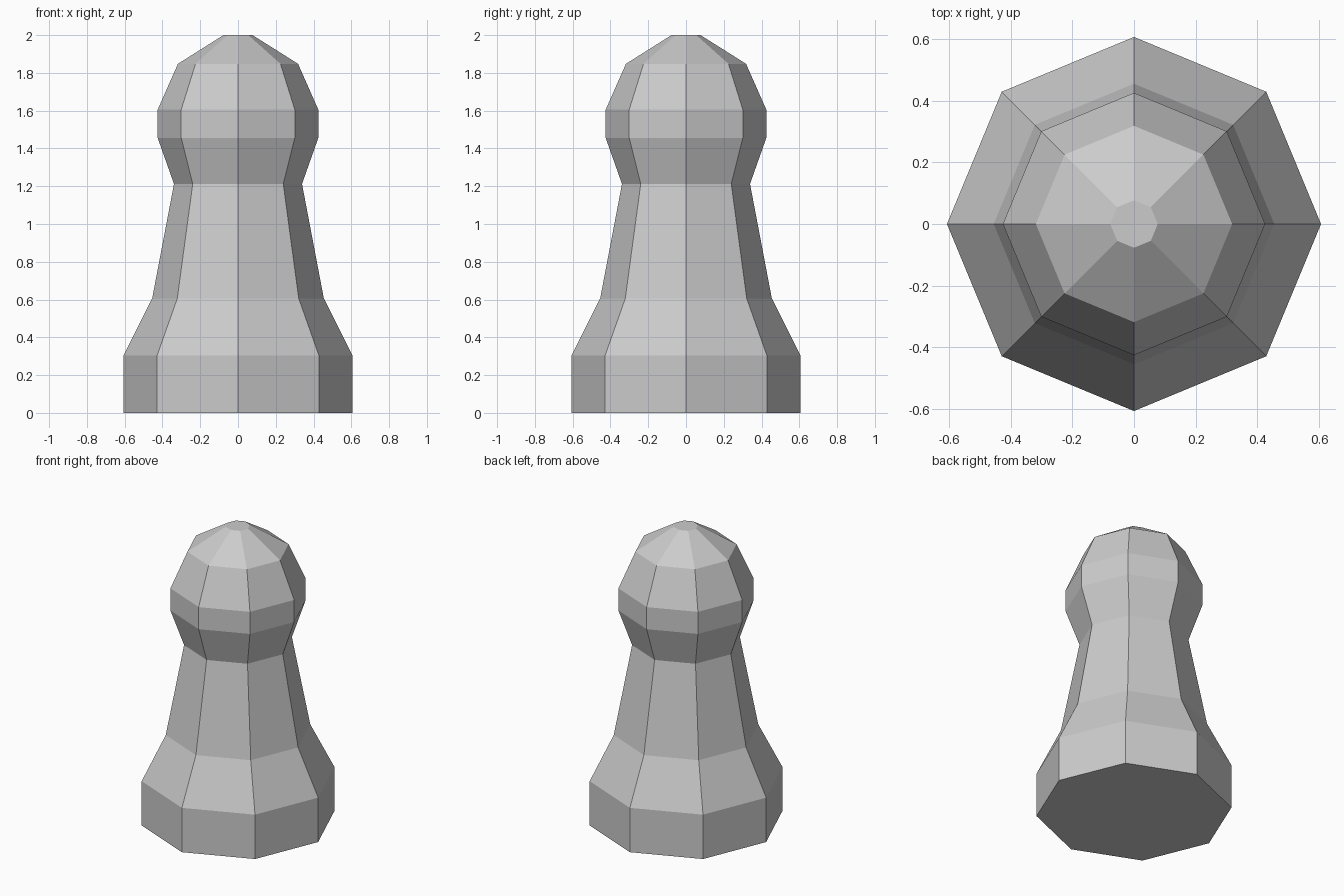
import bpy, bmesh
from math import cos, sin, tau

if "Cube" in bpy.data.objects:
    bpy.data.objects.remove(bpy.data.objects["Cube"])

SIDES = 8
# Profile of the turned piece: (radius, height) from base to crown
PROFILE = [(0.606, 0.0), (0.606, 0.303), (0.4545, 0.606), (0.339, 1.212),
           (0.425, 1.455), (0.425, 1.606), (0.318, 1.848), (0.077, 2.0)]

bm = bmesh.new()
rings = [[bm.verts.new((r * cos(tau * i / SIDES), r * sin(tau * i / SIDES), z))
          for i in range(SIDES)] for r, z in PROFILE]

# Side walls
for low, high in zip(rings, rings[1:]):
    for i in range(SIDES):
        j = (i + 1) % SIDES
        bm.faces.new((low[i], low[j], high[j], high[i]))

# Bottom and crown caps
bm.faces.new(rings[0][::-1])
bm.faces.new(rings[-1])

mesh = bpy.data.meshes.new("pawn_body")
bm.to_mesh(mesh)
bm.free()
bpy.context.collection.objects.link(bpy.data.objects.new("pawn_body", mesh))
